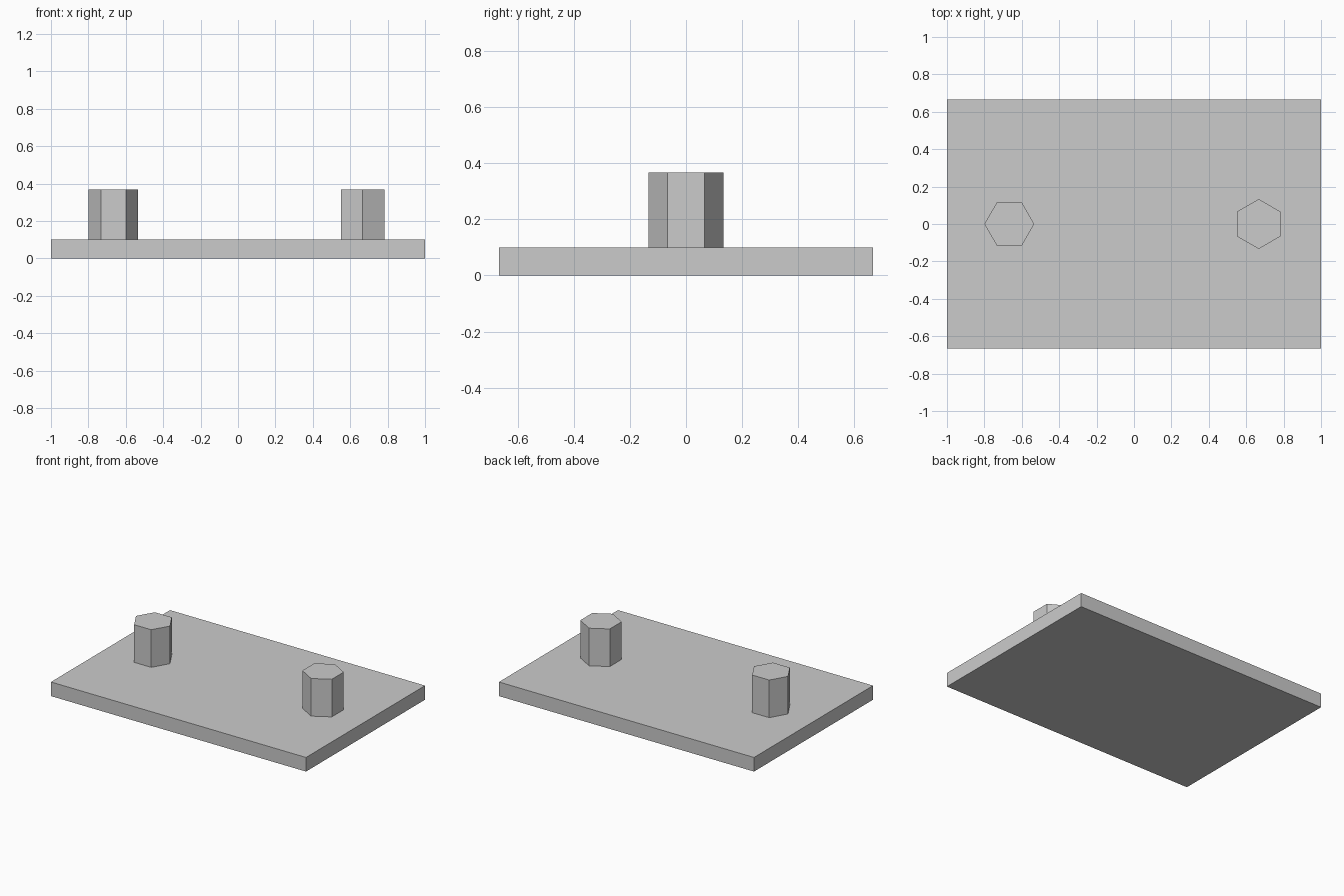
import bpy
import math

cube = bpy.data.objects.get("Cube")
if cube:
    bpy.data.objects.remove(cube, do_unlink=True)

# Single plain grey
grey = bpy.data.materials.new("light grey")
grey.use_nodes = True
colour = (0.6, 0.6, 0.6, 1)
grey.diffuse_color = colour
grey.node_tree.nodes["Principled BSDF"].inputs["Base Color"].default_value = colour

PLATE_HEIGHT = 0.1
PEG_RADIUS = 0.4 / 3
PEG_HEIGHT = 0.8 / 3
PEG_OFFSET = 2 / 3


def finish(name):
    obj = bpy.context.object
    obj.name = name
    obj.data.materials.clear()
    obj.data.materials.append(grey)
    return obj


# Base plate
bpy.ops.mesh.primitive_cube_add(size=1, location=(0, 0, PLATE_HEIGHT / 2))
plate = finish("base_plate")
plate.scale = (2, 4 / 3, PLATE_HEIGHT)
bpy.ops.object.transform_apply(location=False, rotation=False, scale=True)


# Hexagonal pegs: one has corners along x, the other along y
def add_peg(name, x, corner_angle):
    bpy.ops.mesh.primitive_cylinder_add(
        vertices=6, radius=PEG_RADIUS, depth=PEG_HEIGHT,
        location=(x, 0, PLATE_HEIGHT + PEG_HEIGHT / 2))
    peg = finish(name)
    # Aim the first corner at the requested angle
    corner = peg.data.vertices[0].co
    peg.rotation_euler.z = corner_angle - math.atan2(corner.y, corner.x)


add_peg("right_peg", -PEG_OFFSET, 0)
add_peg("left_peg", PEG_OFFSET, math.pi / 2)
